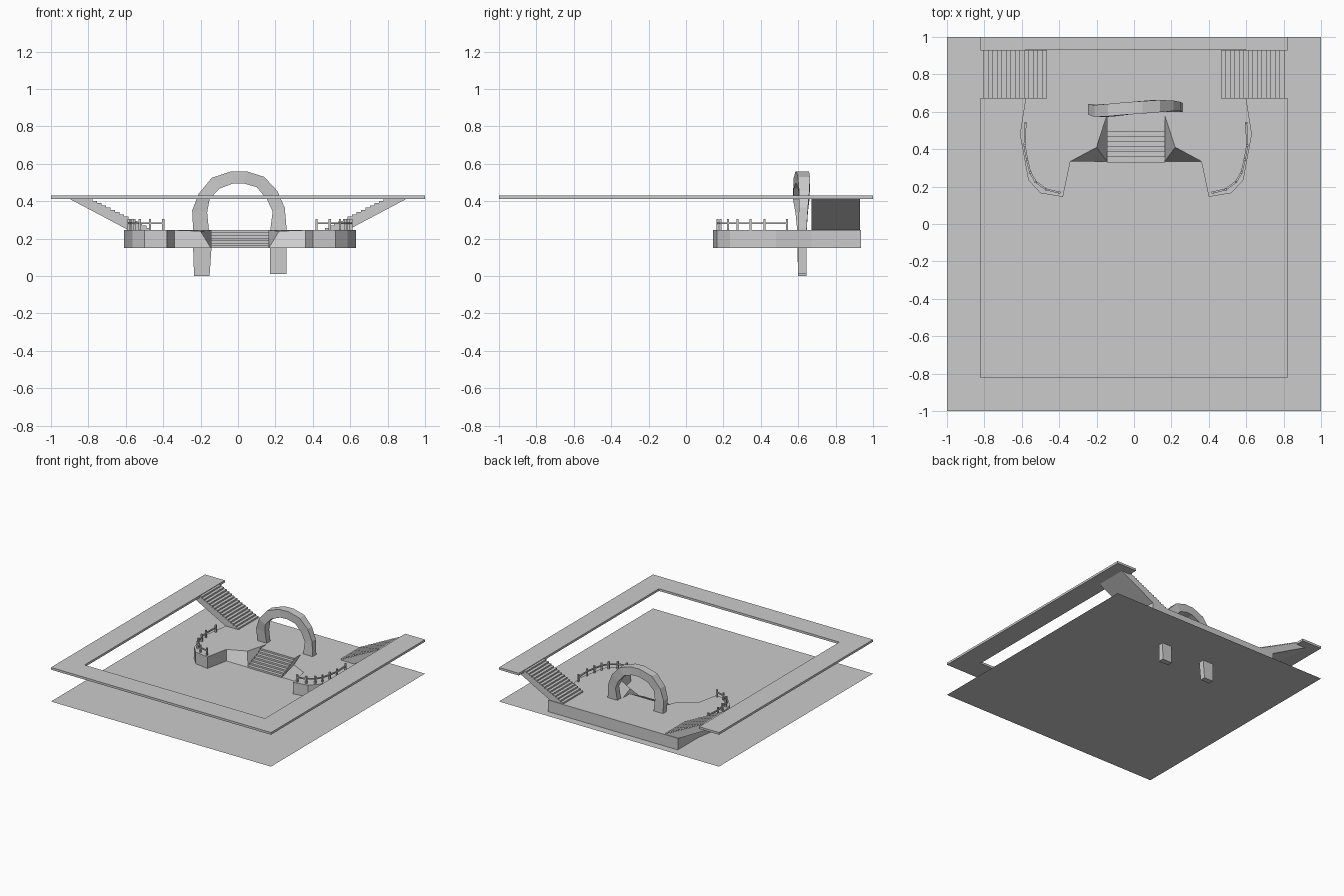
import bpy, bmesh
from mathutils import Vector

if "Cube" in bpy.data.objects:
    bpy.data.objects.remove(bpy.data.objects["Cube"])

CX = 0.01          # symmetry line of the terrace
GROUND, DECK = 0.15, 0.245


def make(name, verts, faces):
    bm = bmesh.new()
    vs = [bm.verts.new(v) for v in verts]
    for f in faces:
        bm.faces.new([vs[i] for i in f])
    bmesh.ops.recalc_face_normals(bm, faces=bm.faces[:])
    me = bpy.data.meshes.new(name)
    bm.to_mesh(me)
    bm.free()
    ob = bpy.data.objects.new(name, me)
    bpy.context.collection.objects.link(ob)
    return ob


def bridge(name, a, b, cap_b=True):
    """Solid between two matching loops."""
    n = len(a)
    faces = [(i, (i + 1) % n, n + (i + 1) % n, n + i) for i in range(n)]
    faces.append(tuple(range(n)))
    if cap_b:
        faces.append(tuple(range(n, 2 * n)))
    return make(name, list(a) + list(b), faces)


def bar(name, p, q, w):
    """Square bar from p to q."""
    p, q = Vector(p), Vector(q)
    d = (q - p).normalized()
    up = Vector((0, 0, 1)) if abs(d.z) < 0.9 else Vector((0, 1, 0))
    s = d.cross(up).normalized() * w / 2
    t = d.cross(s).normalized() * w / 2
    ring = [s + t, s - t, -s - t, -s + t]
    return bridge(name, [p + r for r in ring], [q + r for r in ring])


def mirrored(pts):
    return [(2 * CX - p[0],) + tuple(p[1:]) for p in pts]


# Ground sheet
make("ground", [(-1, -1, GROUND), (1, -1, GROUND), (1, 1, GROUND), (-1, 1, GROUND)], [(0, 1, 2, 3)])

# Upper walkway, U-shaped and open at the back
u = [(-1, 1), (-1, -1), (1, -1), (1, 1), (.82, 1), (.82, -.82), (-.82, -.82), (-.82, 1)]
bridge("upper_walkway", [(x, y, .43) for x, y in u], [(x, y, .412) for x, y in u])

# Terrace with curved wings and sloped banks beside the steps
rim = [(-.58, .935), (-.58, .67), (-.61, .48), (-.565, .235), (-.5, .165), (-.38, .145), (-.34, .335)]
top = [(x, y, DECK) for x, y in rim] + [(-.2, .41, DECK - .005), (-.145, .58, DECK)]
low = [(x, y, GROUND) for x, y in rim] + [(-.145, .335, GROUND), (-.145, .58, GROUND)]
bridge("terrace", top + mirrored(top)[::-1], low + mirrored(low)[::-1], cap_b=False)


def step_profile(a0, a1, z0, z1, n):
    """Points of a rising stair line (distance, height)."""
    pts = []
    for i in range(n):
        a = a0 + (a1 - a0) * i / n
        pts += [(a, z0 + (z1 - z0) * i / n), (a, z0 + (z1 - z0) * (i + 1) / n)]
    return pts


# Front steps
prof = step_profile(.33, .522, GROUND, DECK, 7) + [(.58, DECK), (.58, GROUND)]
bridge("front_steps", [(-.145, y, z) for y, z in prof], [(.165, y, z) for y, z in prof])

# Side stairs climbing outward to the walkway
prof = step_profile(.465, .825, DECK, .425, 15) + [(.825, .425), (.825, .412), (.9, .412), (.585, DECK)]
for side, s in (("left", -1), ("right", 1)):
    bridge(side + "_stairs", [(s * x, .67, z) for x, z in prof], [(s * x, .93, z) for x, z in prof])

# Railings
posts = [(-.58, .54), (-.585, .42), (-.572, .345), (-.555, .275), (-.525, .225), (-.47, .185), (-.4, .168)]
for side, line in (("left", posts), ("right", mirrored(posts))):
    for x, y in line:
        bar(side + "_railing_post", (x, y, DECK - .003), (x, y, .305), .012)
    for (x, y), (x2, y2) in zip(line, line[1:]):
        bar(side + "_railing_bar", (x, y, .282), (x2, y2, .282), .01)

# Rough stone arch: outer x, z, inner x, z, front y, back y
arch = [(-.235, 0, -.152, 0, .6, .645),
        (-.24, .15, -.142, .15, .595, .642),
        (-.24, .25, -.155, .24, .595, .642),
        (-.245, .35, -.165, .34, .585, .64),
        (-.21, .44, -.152, .41, .572, .636),
        (-.14, .525, -.1, .467, .576, .642),
        (-.035, .56, -.025, .495, .585, .652),
        (.045, .56, .03, .495, .59, .657),
        (.14, .53, .1, .475, .598, .663),
        (.21, .455, .155, .41, .604, .66),
        (.25, .365, .185, .345, .604, .652),
        (.26, .25, .172, .24, .598, .645),
        (.258, .01, .17, .01, .6, .645)]
verts, faces = [], []
for ox, oz, ix, iz, f, b in arch:
    verts += [(ox, f, oz), (ix, f, iz), (ix, b, iz), (ox, b, oz)]
for k in range(len(arch) - 1):
    for j in range(4):
        m = (j + 1) % 4
        faces.append((4 * k + j, 4 * k + m, 4 * k + 4 + m, 4 * k + 4 + j))
n = len(verts)
faces += [(0, 1, 2, 3), (n - 4, n - 3, n - 2, n - 1)]
make("stone_arch", verts, faces)
